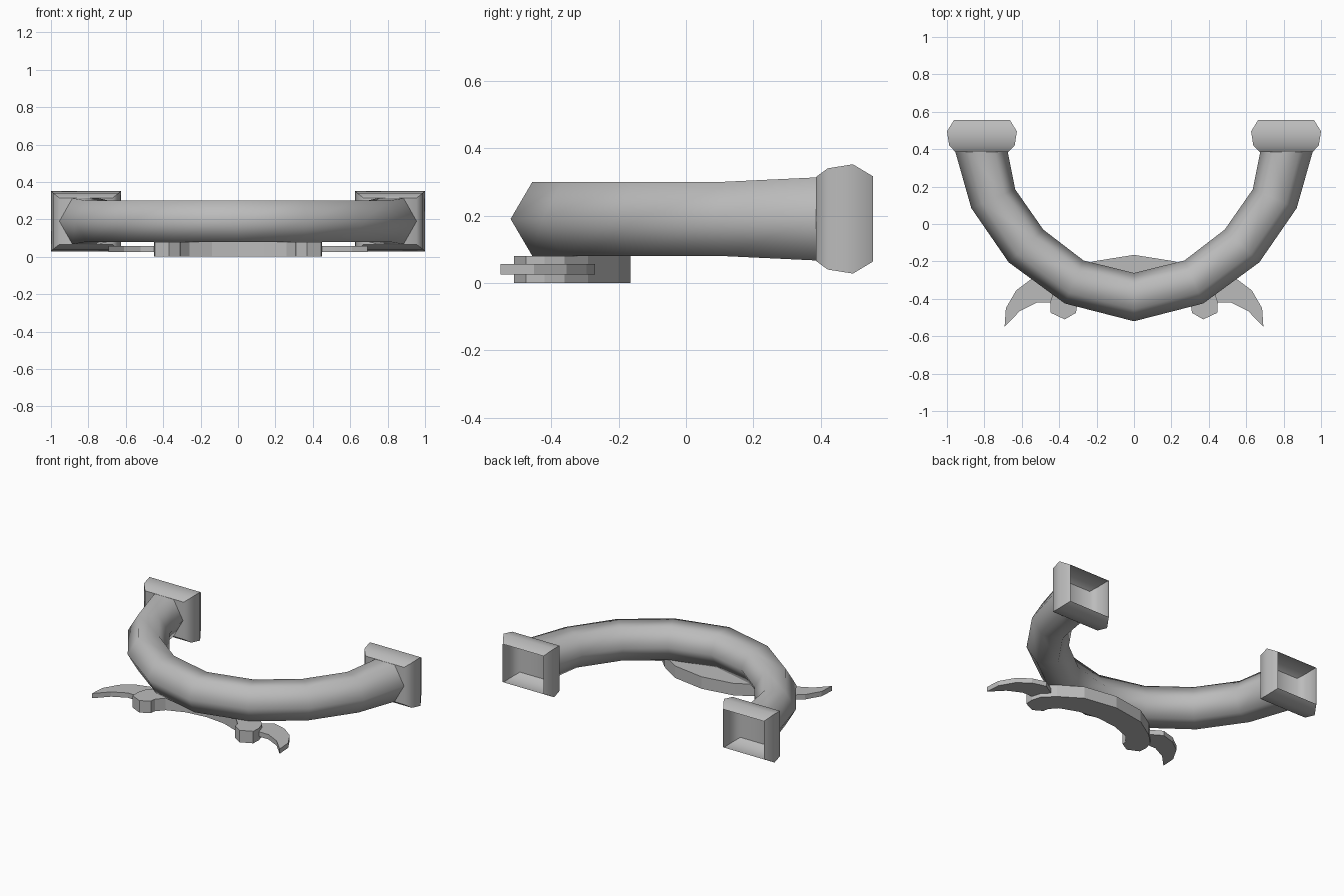
import bpy, bmesh
from math import sin, cos, pi, radians
from mathutils import Vector

if "Cube" in bpy.data.objects:
    bpy.data.objects.remove(bpy.data.objects["Cube"])

metal = bpy.data.materials.new("grey metal")
metal.use_nodes = True
GREY = (0.5, 0.5, 0.5, 1)
metal.diffuse_color = GREY
metal.node_tree.nodes["Principled BSDF"].inputs["Base Color"].default_value = GREY


def finish(bm, name, angle=None):
    """Turn a bmesh into a named object, smooth below the given angle."""
    bmesh.ops.recalc_face_normals(bm, faces=bm.faces)
    mesh = bpy.data.meshes.new(name)
    bm.to_mesh(mesh)
    bm.free()
    mesh.materials.append(metal)
    ob = bpy.data.objects.new(name, mesh)
    bpy.context.collection.objects.link(ob)
    if angle:
        bpy.ops.object.select_all(action='DESELECT')
        ob.select_set(True)
        bpy.context.view_layer.objects.active = ob
        bpy.ops.object.shade_smooth_by_angle(angle=radians(angle))
    return ob


def loft(bm, rings):
    """Bridge closed rings of points with quads."""
    loops = [[bm.verts.new(p) for p in ring] for ring in rings]
    for a, b in zip(loops, loops[1:]):
        n = len(a)
        for i in range(n):
            j = (i + 1) % n
            bm.faces.new((a[i], a[j], b[j], b[i]))
    return loops


def plate(name, outline, low, high):
    """Extrude a flat outline between two heights."""
    bm = bmesh.new()
    loops = loft(bm, [[(x, y, z) for x, y in outline] for z in (low, high)])
    for loop in loops:
        bm.faces.new(loop)
    return finish(bm, name)


# Curved hexagonal handle: outer and inner bend points, half height
bends = [((0, -.52), (0, -.262), .11),
         ((.37, -.425), (.27, -.195), .11),
         ((.67, -.205), (.485, -.03), .11),
         ((.87, .085), (.635, .185), .11),
         ((.955, .385), (.675, .385), .123)]
mirrored = [((-o[0], o[1]), (-i[0], i[1]), h) for o, i, h in bends[:0:-1]]
rings = []
for outer, inner, half in mirrored + bends:
    o, i = Vector(outer), Vector(inner)
    mid, arm = (o + i) / 2, (o - i) / 2
    ring = []
    for k in range(6):
        p = mid + arm * cos(k * pi / 3)
        ring.append((p.x, p.y, .19 + half * sin(k * pi / 3) / sin(pi / 3)))
    rings.append(ring)
bm = bmesh.new()
loft(bm, rings)
finish(bm, "curved_handle", 70)

# Hollow square end sockets: depth, half width, half height
socket = [(.385, .142, .124), (.42, .175, .15), (.495, .187, .162), (.555, .15, .126)]
for side, label in ((1, "left"), (-1, "right")):
    bm = bmesh.new()
    loops = loft(bm, [[(side * .813 + sx * w, y, .19 + sz * h)
                       for sx, sz in ((-1, -1), (1, -1), (1, 1), (-1, 1))]
                      for y, w, h in socket])
    bm.faces.new(loops[0])
    finish(bm, label + "_end_socket", 50)

# Crescent plate under the handle, with a knob at each end
half = [(.22, -.2), (.36, -.29), (.43, -.36), (.448, -.42), (.445, -.475),
        (.37, -.51), (.31, -.475), (.305, -.44), (.26, -.39), (.14, -.345)]
outline = [(0, -.165)] + half + [(0, -.33)] + [(-x, y) for x, y in reversed(half)]
plate("crescent_plate", outline, 0, .08)

# Curved horns sweeping forward from the crescent
horn = [(.36, -.33), (.46, -.27), (.55, -.295), (.63, -.355), (.685, -.45),
        (.692, -.55), (.61, -.465), (.52, -.42), (.42, -.42)]
for side, label in ((1, "left"), (-1, "right")):
    plate(label + "_horn", [(side * x, y) for x, y in horn], .025, .057)
